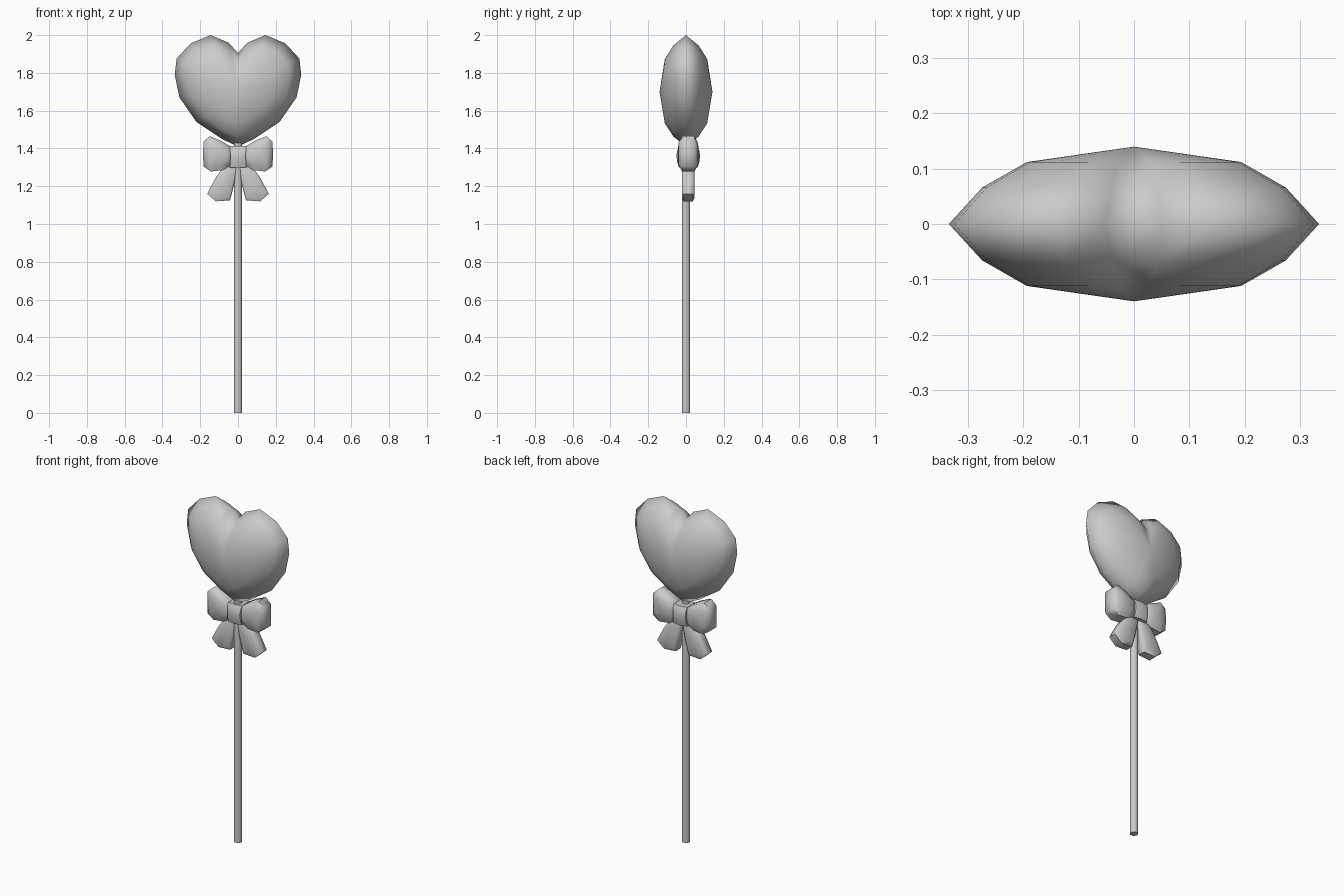
import bpy, bmesh
from math import radians

cube = bpy.data.objects.get("Cube")
if cube:
    bpy.data.objects.remove(cube, do_unlink=True)

grey = bpy.data.materials.new("plain_grey")
grey.use_nodes = True
grey.diffuse_color = (0.6, 0.6, 0.6, 1)
grey.node_tree.nodes["Principled BSDF"].inputs["Base Color"].default_value = (0.6, 0.6, 0.6, 1)
BOW_Y = 0.012


def finish(obj, angle):
    obj.data.materials.append(grey)
    bpy.ops.object.select_all(action='DESELECT')
    obj.select_set(True)
    bpy.context.view_layer.objects.active = obj
    bpy.ops.object.shade_smooth_by_angle(angle=radians(angle))


def puffed(name, outline, centre, layers, peak, y=0, side=1, angle=60):
    """Closed outline in x/z, with rings (scale, depth) shrinking to a front and back peak."""
    cx, cz = centre
    bm = bmesh.new()
    rings = []
    full = [(s, -d) for s, d in reversed(layers)] + [(s, d) for s, d in layers if d > 0]
    for scale, depth in full:
        rings.append([bm.verts.new((side * (cx + (px - cx) * scale), y + depth,
                                    cz + (pz - cz) * scale)) for px, pz in outline])
    n = len(outline)
    for a, b in zip(rings, rings[1:]):
        for i in range(n):
            j = (i + 1) % n
            bm.faces.new((a[i], a[j], b[j], b[i]))
    for ring, depth in ((rings[0], -peak), (rings[-1], peak)):
        tip = bm.verts.new((side * cx, y + depth, cz))
        for i in range(n):
            bm.faces.new((ring[i], ring[(i + 1) % n], tip))
    bmesh.ops.recalc_face_normals(bm, faces=bm.faces)
    mesh = bpy.data.meshes.new(name)
    bm.to_mesh(mesh)
    bm.free()
    obj = bpy.data.objects.new(name, mesh)
    bpy.context.collection.objects.link(obj)
    finish(obj, angle)


# Stick
bpy.ops.mesh.primitive_cylinder_add(vertices=8, radius=0.023, depth=1.45,
                                    location=(0, 0, 0.725), rotation=(0, 0, radians(22.5)))
bpy.context.object.name = "stick"
finish(bpy.context.object, 60)

# Heart-shaped sweet
half = [(0.05, 1.96), (0.145, 2.0), (0.25, 1.957), (0.325, 1.876), (0.335, 1.79),
        (0.31, 1.67), (0.22, 1.54), (0.085, 1.45)]
heart = [(0, 1.905)] + half + [(0, 1.41)] + [(-x, z) for x, z in reversed(half)]
puffed("heart", heart, (0, 1.7), [(1, 0), (0.82, 0.066), (0.58, 0.112)], 0.14, angle=100)

# Bow loops and tails
loop = [(0.03, 1.405), (0.09, 1.44), (0.15, 1.465), (0.183, 1.435), (0.185, 1.37),
        (0.183, 1.305), (0.145, 1.278), (0.08, 1.285), (0.03, 1.315)]
tail = [(0, 1.31), (0.02, 1.21), (0.042, 1.125), (0.118, 1.12), (0.163, 1.16),
        (0.115, 1.25), (0.07, 1.31)]
for side, label in ((1, "left"), (-1, "right")):
    puffed(label + "_bow_loop", loop, (0.11, 1.37), [(1, 0.033), (0.6, 0.052)], 0.056,
           BOW_Y, side)
    puffed(label + "_bow_tail", tail, (0.075, 1.21), [(1, 0.024), (0.8, 0.033)], 0.033,
           BOW_Y, side)

# Bow knot, bulging at mid height
bm = bmesh.new()
rings = []
for z, w, d in ((1.30, 0.044, 0.05), (1.325, 0.042, 0.058), (1.36, 0.04, 0.063),
                (1.39, 0.042, 0.058), (1.412, 0.044, 0.045)):
    rings.append([bm.verts.new((x * w, BOW_Y + y * d, z))
                  for x, y in ((-1, -0.85), (0, -1), (1, -0.85), (1, 0.85), (0, 1), (-1, 0.85))])
for a, b in zip(rings, rings[1:]):
    for i in range(6):
        j = (i + 1) % 6
        bm.faces.new((a[i], a[j], b[j], b[i]))
bm.faces.new(rings[0])
bm.faces.new(rings[-1])
bmesh.ops.recalc_face_normals(bm, faces=bm.faces)
mesh = bpy.data.meshes.new("bow_knot")
bm.to_mesh(mesh)
bm.free()
knot = bpy.data.objects.new("bow_knot", mesh)
bpy.context.collection.objects.link(knot)
finish(knot, 50)
